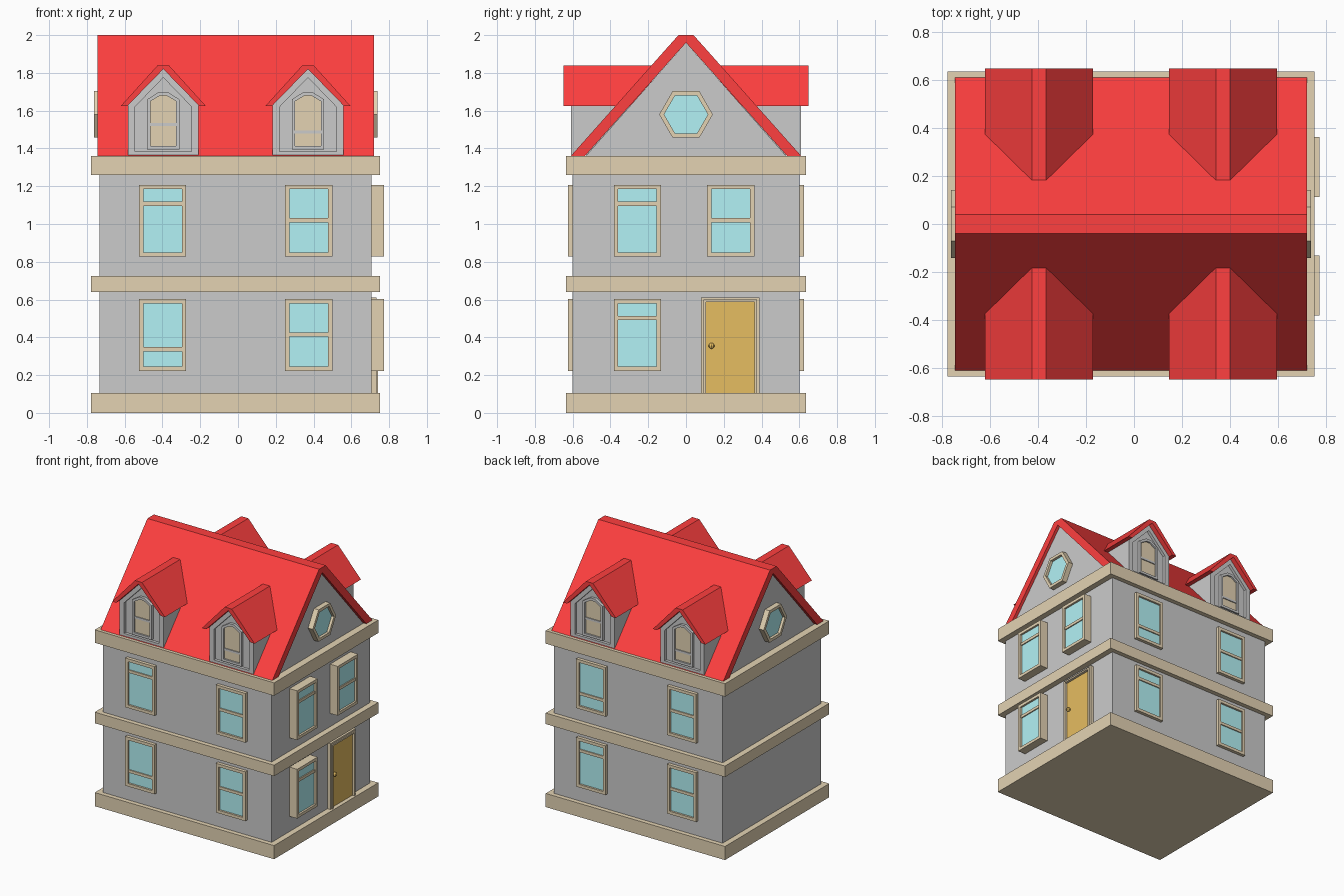
import bpy, bmesh
from math import pi, cos, sin
from mathutils import Matrix

if "Cube" in bpy.data.objects:
    bpy.data.objects.remove(bpy.data.objects["Cube"])

CX = -0.0125          # centre of the house body in x
RED, TAN = (1.0, 0.05, 0.05), (0.77, 0.65, 0.45)
GLASS, WOOD, GREY = (0.45, 0.89, 0.92), (0.79, 0.51, 0.12), None
mats = {}


def side(angle, dist):
    """Frame of a facade: u to the right, d outwards, z up."""
    return (Matrix.Translation((CX, 0, 0)) @ Matrix.Rotation(angle, 4, 'Z')
            @ Matrix.Translation((0, -dist, 0)))


FRONT, BACK = side(0, 0.6), side(pi, 0.6)
RIGHT, LEFT = side(pi / 2, 0.72), side(-pi / 2, 0.72)


def prism(name, pts, d0, d1, m, colour, hole=None):
    """Extrude a (u, z) profile from depth d0 to d1, optionally with a hole."""
    bm = bmesh.new()
    loops = [[[bm.verts.new((u, -d, z)) for u, z in p] for d in (d0, d1)]
             for p in ([pts, hole] if hole else [pts])]
    n = len(pts)
    for a, b in loops:
        for i in range(n):
            j = (i + 1) % n
            bm.faces.new((a[i], a[j], b[j], b[i]))
    for k in (0, 1):
        if hole:
            o, h = loops[0][k], loops[1][k]
            for i in range(n):
                j = (i + 1) % n
                bm.faces.new((o[i], o[j], h[j], h[i]))
        else:
            bm.faces.new(loops[0][k])
    bmesh.ops.recalc_face_normals(bm, faces=bm.faces)
    bm.transform(m)
    me = bpy.data.meshes.new(name)
    bm.to_mesh(me)
    bm.free()
    ob = bpy.data.objects.new(name, me)
    bpy.context.collection.objects.link(ob)
    if colour:
        if colour not in mats:
            mats[colour] = bpy.data.materials.new("paint")
            mats[colour].diffuse_color = (*colour, 1)
        me.materials.append(mats[colour])
    return ob


def rect(u0, u1, z0, z1):
    return [(u0, z0), (u1, z0), (u1, z1), (u0, z1)]


def window(m, u, z, bar, out):
    """Sash window, u/z = centre/bottom, bar = height of the glazing bar."""
    w, h, t = 0.125, 0.38, 0.023
    prism("window_frame", rect(u - w, u + w, z, z + h), -0.01, out, m, TAN,
          rect(u - w + t, u + w - t, z + t, z + h - t))
    prism("window_bar", rect(u - w + t, u + w - t, z + bar - 0.011, z + bar + 0.011),
          -0.01, out - 0.007, m, TAN)
    prism("window_glass", rect(u - w + t, u + w - t, z + t, z + h - t),
          -0.01, out - 0.015, m, GLASS)


def arch(w, z0, z1, z2, u):
    """Upright shape with chamfered top."""
    return [(u - w, z0), (u + w, z0), (u + w, z1), (u + w * 0.25, z2),
            (u - w * 0.25, z2), (u - w, z1)]


def house_shape(u, w, z0, z1, z2):
    return [(u - w, z0), (u + w, z0), (u + w, z1), (u, z2), (u - w, z1)]


def dormer(m, u, bar):
    # grey body, raised rim, pointed window and little roof
    prism("dormer_body", house_shape(u, 0.187, 1.365, 1.63, 1.82), -0.41, -0.012, m, GREY)
    prism("dormer_rim", house_shape(u, 0.187, 1.365, 1.63, 1.82), -0.012, 0.01, m, GREY,
          house_shape(u, 0.15, 1.385, 1.62, 1.775))
    prism("dormer_window_frame", arch(0.085, 1.395, 1.66, 1.70, u), -0.015, 0.008, m, GREY,
          arch(0.068, 1.413, 1.65, 1.68, u))
    prism("dormer_window_pane", arch(0.068, 1.413, 1.65, 1.68, u), -0.015, -0.005, m, TAN)
    prism("dormer_window_bar", rect(u - 0.068, u + 0.068, bar - 0.008, bar + 0.008),
          -0.015, 0.002, m, GREY)
    prism("dormer_roof", [(u - 0.225, 1.625), (u - 0.03, 1.84), (u + 0.03, 1.84),
          (u + 0.225, 1.625), (u + 0.19, 1.625), (u, 1.82), (u - 0.19, 1.625)],
          -0.42, 0.048, m, RED)


# walls and horizontal trim bands
prism("walls", rect(-0.72, 0.72, 0.05, 1.3), -1.2, 0, FRONT, GREY)
for z0, z1 in ((0, 0.105), (0.64, 0.725), (1.26, 1.36)):
    prism("trim_band", rect(-0.765, 0.765, z0, z1), -1.235, 0.035, FRONT, TAN)

# main roof shell and gable wall filling it
prism("main_roof", [(-0.61, 1.36), (-0.04, 2.0), (0.04, 2.0), (0.61, 1.36),
      (0.535, 1.36), (0, 1.96), (-0.535, 1.36)], -1.4525, 0.0125, RIGHT, RED)
prism("gable_walls", [(-0.535, 1.355), (0.535, 1.355), (0, 1.96)], -1.43, -0.01, RIGHT, GREY)


# hexagonal gable windows
def hexagon(r):
    return [(r * cos(i * pi / 3), 1.58 + r * sin(i * pi / 3)) for i in range(6)]


for m in (RIGHT, LEFT):
    prism("gable_window_frame", hexagon(0.142), -0.02, 0.03, m, TAN, hexagon(0.116))
    prism("gable_window_glass", hexagon(0.116), -0.02, 0.01, m, GLASS)

# windows and dormers on the long sides
for m, up, low in ((FRONT, 0.28, 0.115), (BACK, 0.115, 0.28)):
    window(m, -0.387, 0.827, up, 0.025)
    window(m, -0.387, 0.222, low, 0.025)
    window(m, 0.387, 0.827, 0.193, 0.025)
    window(m, 0.387, 0.222, 0.193, 0.025)
    dormer(m, -0.383, 1.528)
    dormer(m, 0.383, 1.487)

# windows on the entrance side
window(RIGHT, -0.257, 0.827, 0.28, 0.065)
window(RIGHT, -0.257, 0.222, 0.28, 0.065)
window(RIGHT, 0.237, 0.827, 0.193, 0.065)

# door with stepped frame and knob
prism("door_frame", rect(0.08, 0.388, 0.09, 0.612), -0.01, 0.025, RIGHT, TAN,
      rect(0.093, 0.375, 0.09, 0.6))
prism("door_inner_frame", rect(0.093, 0.375, 0.09, 0.6), -0.01, 0.034, RIGHT, TAN,
      rect(0.106, 0.362, 0.09, 0.588))
prism("door", rect(0.106, 0.362, 0.09, 0.588), -0.01, 0.015, RIGHT, WOOD)
bpy.ops.mesh.primitive_uv_sphere_add(segments=8, ring_count=6, radius=0.016,
                                     location=(CX + 0.745, 0.135, 0.355))
knob = bpy.context.object
knob.name = "door_knob"
knob.data.materials.append(mats[WOOD])

for m in bpy.data.materials:
    if m.users and not m.is_grease_pencil:
        m.use_nodes = True
        m.node_tree.nodes["Principled BSDF"].inputs["Base Color"].default_value = m.diffuse_color
